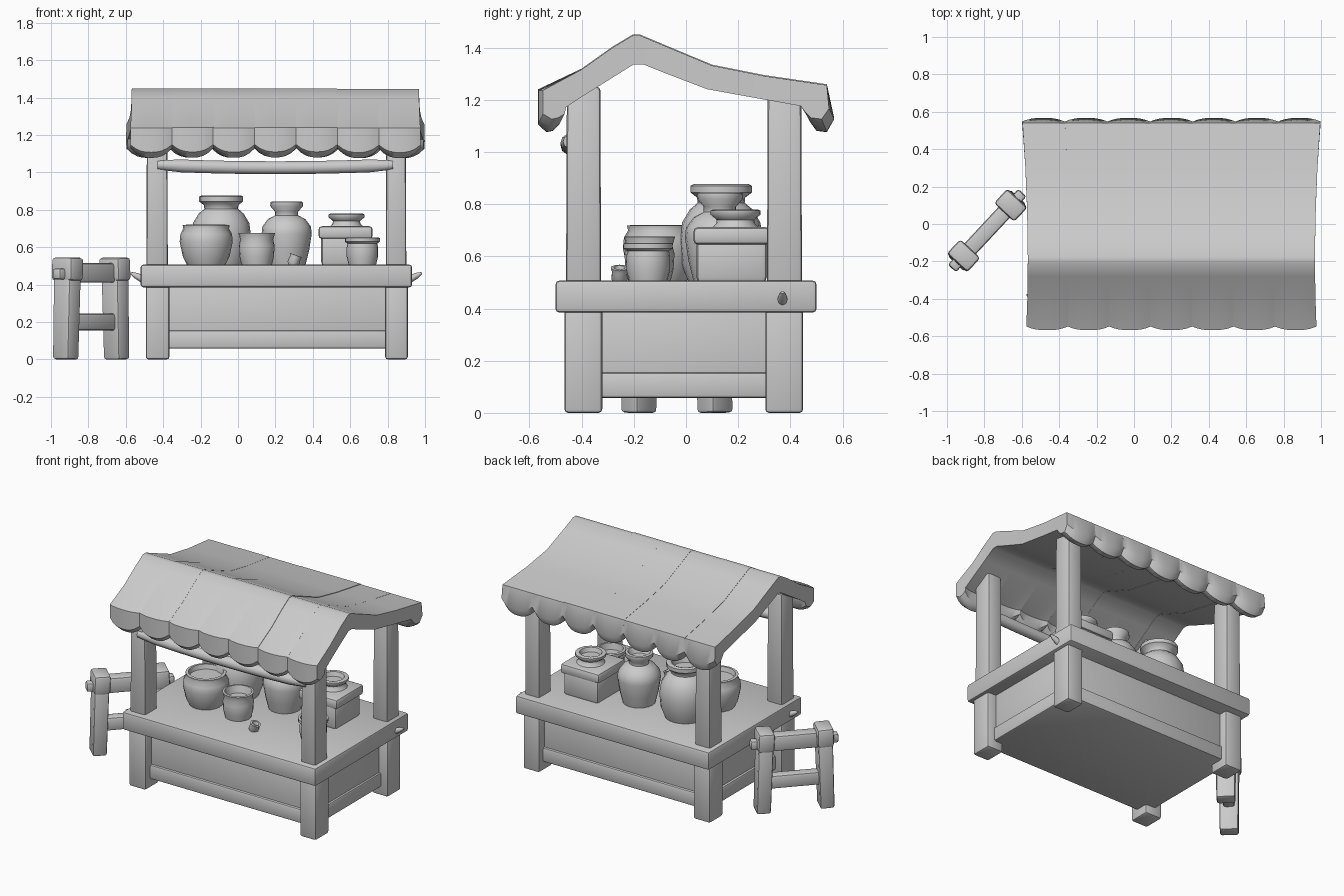
import bpy, bmesh, math, random
from mathutils import Vector, Matrix

random.seed(3)
if "Cube" in bpy.data.objects:
    bpy.data.objects.remove(bpy.data.objects["Cube"], do_unlink=True)

clay = bpy.data.materials.new("plain grey")
clay.use_nodes = True
GREY = (0.6, 0.6, 0.6, 1)
clay.diffuse_color = GREY
clay.node_tree.nodes["Principled BSDF"].inputs["Base Color"].default_value = GREY


def finish(bm, name, angle=35):
    bmesh.ops.recalc_face_normals(bm, faces=bm.faces)
    mesh = bpy.data.meshes.new(name)
    bm.to_mesh(mesh)
    bm.free()
    mesh.materials.append(clay)
    obj = bpy.data.objects.new(name, mesh)
    bpy.context.collection.objects.link(obj)
    bpy.ops.object.select_all(action='DESELECT')
    obj.select_set(True)
    bpy.context.view_layer.objects.active = obj
    bpy.ops.object.shade_smooth_by_angle(angle=math.radians(angle))
    return obj


def beam(name, x, y, z, bevel=0.012, top=1.0, matrix=None):
    """Bevelled box from (min, max) ranges; top scales the upper end."""
    bm = bmesh.new()
    bmesh.ops.create_cube(bm, size=1)
    for v in bm.verts:
        s = top if v.co.z > 0 else 1
        v.co = [(r[0] + r[1]) / 2 + c * (r[1] - r[0]) * f
                for r, c, f in zip((x, y, z), v.co, (s, s, 1))]
    bmesh.ops.bevel(bm, geom=bm.edges[:], offset=bevel, segments=2,
                    profile=0.5, affect='EDGES')
    if matrix:
        bm.transform(matrix)
    return finish(bm, name)


def lathe(name, profile, loc, sides=20, matrix=None):
    """Turned vessel from (radius, height) points; both ends are closed."""
    bm = bmesh.new()
    rings = [[bm.verts.new((r * math.cos(a), r * math.sin(a), z))
              for a in (math.tau * i / sides for i in range(sides))]
             for r, z in profile]
    for a, b in zip(rings, rings[1:]):
        for i in range(sides):
            j = (i + 1) % sides
            bm.faces.new((a[i], a[j], b[j], b[i]))
    bm.faces.new(rings[0])
    bm.faces.new(rings[-1])
    if matrix:
        bm.transform(matrix)
    bm.transform(Matrix.Translation(loc))
    return finish(bm, name, 50)


# Roof: bent slab cut into strips, each ending in a rounded lobe.
# Each row: outer y, z, inner y, z, lobe weight
ROOF = [(-.535, 1.08, -.51, 1.085, 1), (-.568, 1.11, -.485, 1.11, .8),
        (-.568, 1.24, -.48, 1.175, 0), (-.4, 1.32, -.4, 1.215, 0),
        (-.28, 1.405, -.28, 1.29, 0), (-.205, 1.45, -.2, 1.34, 0),
        (-.175, 1.45, -.165, 1.34, 0), (-.08, 1.41, -.09, 1.31, 0),
        (.1, 1.335, .08, 1.245, 0), (.3, 1.295, .3, 1.205, 0),
        (.54, 1.26, .46, 1.18, 0), (.568, 1.13, .475, 1.12, .8),
        (.54, 1.08, .5, 1.085, 1)]
STRIPS, COLS = 7, 8


def roof_point(y, z, w, u, t, lift):
    half = 0.768 + 0.03 * ((y + 0.19) / 0.75) ** 2
    edge = abs(t) ** 2.5
    if z < 1.26 and abs(y) > 0.45:
        y -= math.copysign(0.02 * edge, y)
    return Vector((0.2 + u * half, y, z + w * 0.05 * edge + lift))


for s in range(STRIPS):
    bm = bmesh.new()
    cols = []
    lift = random.uniform(-0.004, 0.002)
    for c in range(COLS + 1):
        t = 2 * c / COLS - 1
        u = -1 + 2 * (s + c / COLS) / STRIPS
        loop = [roof_point(r[0], r[1], r[4], u, t, lift) for r in ROOF]
        loop += [roof_point(r[2], r[3], r[4], u, t, lift) for r in ROOF[::-1]]
        cols.append([bm.verts.new(p) for p in loop])
    n = len(cols[0])
    for a, b in zip(cols, cols[1:]):
        for i in range(n):
            j = (i + 1) % n
            bm.faces.new((a[i], a[j], b[j], b[i]))
    for end in (cols[0], cols[-1]):
        for i in range(len(ROOF) - 1):
            bm.faces.new((end[i], end[i + 1], end[n - 2 - i], end[n - 1 - i]))
    finish(bm, f"roof_strip_{s + 1}", 45)

# Posts above the counter and thicker legs below it
for side, xs in (("right", (-.49, -.375)), ("left", (.79, .9))):
    for end, ys, height in (("front", (-.46, -.325), 1.25),
                            ("back", (.31, .445), 1.23)):
        beam(f"{end}_{side}_post", xs, ys, (.45, height), .014, .95)
        beam(f"{end}_{side}_leg", (xs[0] - .003, xs[1] + .008),
             (ys[0] - .006, ys[1] + .004), (0, .42), .014)

# Counter
beam("counter_top", (-.52, .93), (-.5, .5), (.385, .507), .014)
beam("counter_body", (-.43, .845), (-.4, .39), (.07, .4), .01)
beam("counter_base_board", (-.445, .858), (-.415, .405), (.058, .155), .012)

# Hanging rail under the front eave, sagging slightly
bm = bmesh.new()
rings = []
for i in range(11):
    t = i / 5 - 1
    r = 0.026 if abs(t) == 1 else 0.036
    rings.append([bm.verts.new((.2 + .63 * t, -.445 + r * math.cos(a),
                                1.025 + .015 * t * t + r * math.sin(a)))
                  for a in (math.tau * k / 10 for k in range(10))])
for a, b in zip(rings, rings[1:]):
    for k in range(10):
        bm.faces.new((a[k], a[k - 1], b[k - 1], b[k]))
bm.faces.new(rings[0])
bm.faces.new(rings[-1])
finish(bm, "front_rail", 50)

# Vessels on the counter
Z = 0.5
lathe("wide_pot", [(.1, 0), (.125, .05), (.142, .13), (.138, .17), (.122, .2), (.126, .218),
                   (.108, .22), (.1, .19)], (-.17, -.1, Z))
lathe("front_cup", [(.08, 0), (.092, .05), (.096, .11), (.088, .14), (.098, .175),
                    (.084, .177), (.07, .13)], (.1, -.14, Z))
lathe("small_cup", [(.072, 0), (.084, .05), (.084, .1), (.08, .12), (.094, .13), (.094, .15),
                    (.078, .152), (.07, .11)], (.665, -.145, Z))
lathe("large_jar", [(.125, 0), (.152, .07), (.16, .16), (.15, .23), (.12, .28), (.09, .305),
                    (.092, .325), (.118, .345), (.118, .37), (.105, .377), (.085, .37),
                    (.075, .33)], (-.09, .135, Z))
lathe("tall_jar", [(.1, 0), (.12, .08), (.134, .17), (.13, .21), (.1, .25), (.062, .27),
                   (.062, .29), (.088, .32), (.086, .342), (.07, .345), (.05, .31)],
      (.26, .13, Z))
beam("box_jar_body", (.445, .705), (.04, .31), (Z, .67), .02)
beam("box_jar_lid", (.43, .72), (.028, .322), (.645, .712), .018)
lathe("box_jar_neck", [(.1, 0), (.075, .025), (.072, .04), (.096, .06), (.096, .075),
                       (.085, .08), (.07, .077), (.06, .05)], (.58, .19, .7))
lathe("tipped_vial", [(.022, 0), (.032, .015), (.03, .045), (.034, .06), (.022, .061),
                      (.016, .04)], (.29, -.255, Z), 10, Matrix.Rotation(.35, 4, 'Y'))

# Hooks on the counter ends
for side, x, y, d in (("left", .92, .37, 1), ("right", -.51, -.38, -1)):
    tilt = Matrix.Rotation(d * 1.1, 4, 'Y')
    lathe(f"{side}_hook", [(.02, 0), (.016, .04), (.006, .07)], (x, y, .43), 8, tilt)

# Trestle beside the stall, turned across the corner
turn = Matrix.Translation((-.785, -.035, 0)) @ Matrix.Rotation(math.radians(47), 4, 'Z')
for name, d in (("near", -1), ("far", 1)):
    lean = turn @ Matrix.Translation((d * .2, 0, 0)) @ Matrix.Rotation(-d * .03, 4, 'Y')
    beam(f"trestle_{name}_leg", (-.045, .045), (-.058, .058), (0, .45), .014, 1.05, lean)
    beam(f"trestle_{name}_cap", (-.052, .052), (-.074, .074), (.42, .545), .018, 1, lean)
    beam(f"trestle_{name}_peg", (d * .05 - .04, d * .05 + .04), (-.03, .03),
         (.425, .485), .014, 1, lean)
beam("trestle_top_rail", (-.2, .2), (-.042, .042), (.41, .515), .016, 1, turn)
beam("trestle_low_rail", (-.2, .2), (-.036, .036), (.155, .245), .016, 1, turn)
